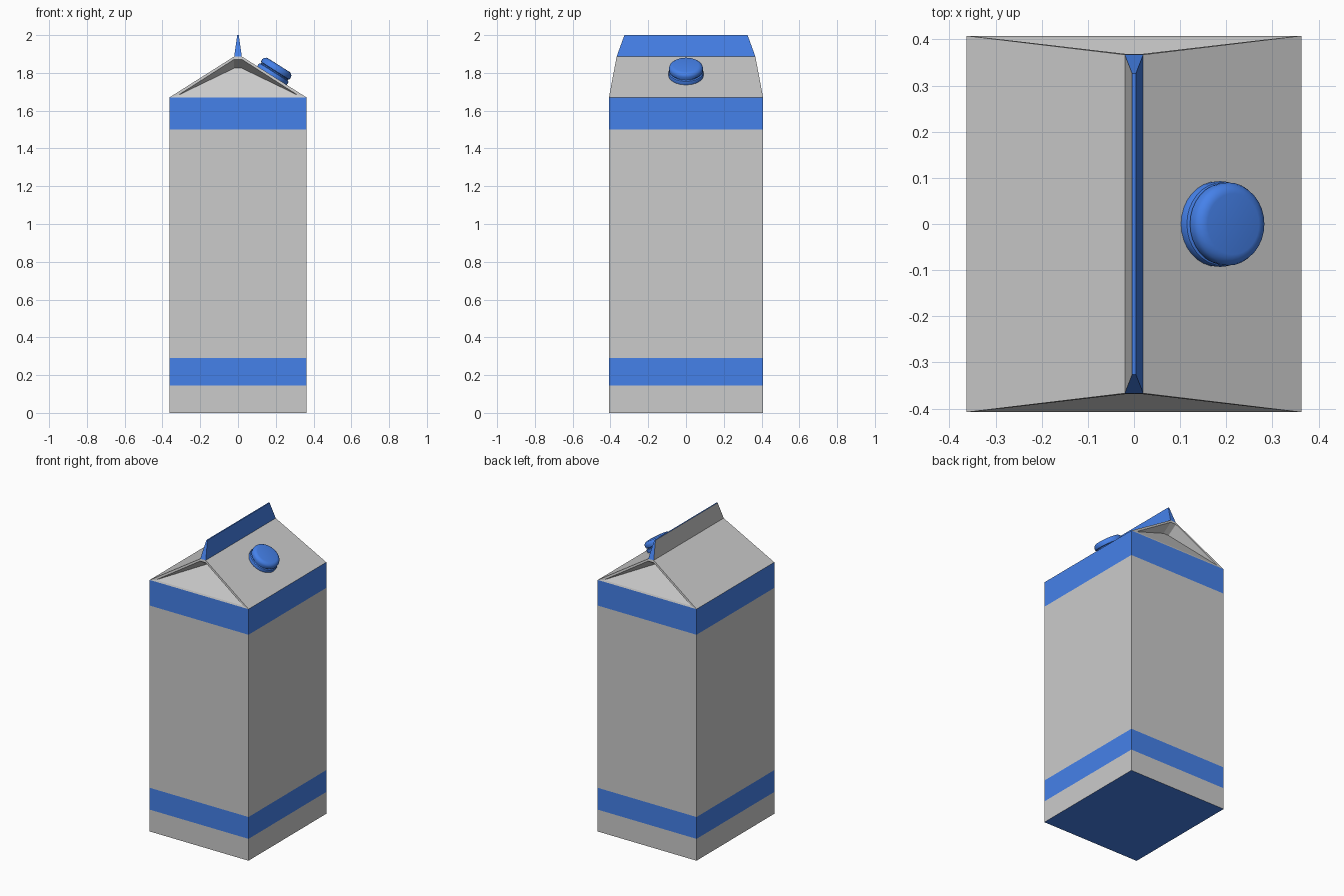
import bpy, bmesh
from math import cos, sin, tau, radians
from mathutils import Vector

if "Cube" in bpy.data.objects:
    bpy.data.objects.remove(bpy.data.objects["Cube"])

blue = bpy.data.materials.new("blue")
blue.diffuse_color = (0.06, 0.22, 0.82, 1)
blue.use_nodes = True
blue.node_tree.nodes["Principled BSDF"].inputs["Base Color"].default_value = blue.diffuse_color
X, Y = 0.363, 0.408           # half width and depth of the carton
Z_EAVE, Z_RIDGE = 1.67, 1.887


def make(name, polys, mat=None):
    """Build an object from polygons given as corner points."""
    bm = bmesh.new()
    for poly in polys:
        bm.faces.new([bm.verts.new(p) for p in poly])
    bmesh.ops.remove_doubles(bm, verts=bm.verts[:], dist=1e-5)
    me = bpy.data.meshes.new(name)
    bm.to_mesh(me)
    bm.free()
    ob = bpy.data.objects.new(name, me)
    bpy.context.collection.objects.link(ob)
    if mat:
        me.materials.append(mat)
    return ob


def both(polys):
    """Add a copy turned half way round the vertical axis."""
    return polys + [[(-x, -y, z) for x, y, z in p] for p in polys]


# Carton walls: stacked grey panels and blue bands
def wall(name, z0, z1, mat=None):
    c = [(-X, -Y), (X, -Y), (X, Y), (-X, Y)]
    make(name, [[(*c[i], z0), (*c[(i + 1) % 4], z0), (*c[(i + 1) % 4], z1), (*c[i], z1)]
                for i in range(4)], mat)


wall("lower_wall", 0, 0.145)
wall("lower_band", 0.145, 0.29, blue)
wall("main_wall", 0.29, 1.5)
wall("upper_band", 1.5, Z_EAVE, blue)
make("base", [[(-X, -Y, 0), (-X, Y, 0), (X, Y, 0), (X, -Y, 0)]], blue)

# Roof slopes
W, R = 0.02, 0.367            # half width and half length at the ridge
make("roof_slopes", both([[(X, -Y, Z_EAVE), (X, Y, Z_EAVE), (W, R, Z_RIDGE), (W, -R, Z_RIDGE)]]))

# Gable ends: thin rim, folded-in flaps and tilted centre panel
A, B = (-X, -Y, Z_EAVE), (X, -Y, Z_EAVE)
C, D = (W, -R, Z_RIDGE), (-W, -R, Z_RIDGE)
a, b = (-0.32, -0.404, 1.68), (0.32, -0.404, 1.68)
c, d = (W, -0.369, 1.872), (-W, -0.369, 1.872)
e, f = (W, -0.3, 1.825), (-W, -0.3, 1.825)
make("gable_ends", both([[A, B, b, a], [B, C, c, b], [C, D, d, c], [D, A, a, d],
                         [a, b, e, f], [b, c, e], [d, a, f], [c, d, f, e]]))

# Top fin: blue with one grey side
T, S = 0.004, 0.326
side = [(W, -R, Z_RIDGE), (W, R, Z_RIDGE), (T, S, 2), (T, -S, 2)]
end = [D, C, (T, -S, 2), (-T, -S, 2)]
top = [(-T, -S, 2), (T, -S, 2), (T, S, 2), (-T, S, 2)]
make("fin", [side, top] + both([end]), blue)
make("fin_grey_side", [[(-x, -y, z) for x, y, z in side]])

# Screw cap: lathed profile set square to the right slope
profile = [(0.092, -0.005), (0.093, 0.014), (0.090, 0.020), (0.083, 0.023), (0.083, 0.028),
           (0.089, 0.031), (0.090, 0.046), (0.086, 0.056), (0.076, 0.064), (0.066, 0.066)]
N = 32
rings = [[(r * cos(tau * i / N), r * sin(tau * i / N), h) for i in range(N)] for r, h in profile]
polys = [[p[i], p[(i + 1) % N], q[(i + 1) % N], q[i]]
         for p, q in zip(rings, rings[1:]) for i in range(N)]
cap = make("screw_cap", polys + [rings[-1], rings[0][::-1]], blue)
cap.rotation_euler = (0, radians(32.3), 0)
cx = 0.18
cap.location = Vector((cx, 0, Z_EAVE + (X - cx) * (Z_RIDGE - Z_EAVE) / (X - W)))
bpy.context.view_layer.objects.active = cap
cap.select_set(True)
bpy.ops.object.shade_smooth_by_angle(angle=radians(35))
